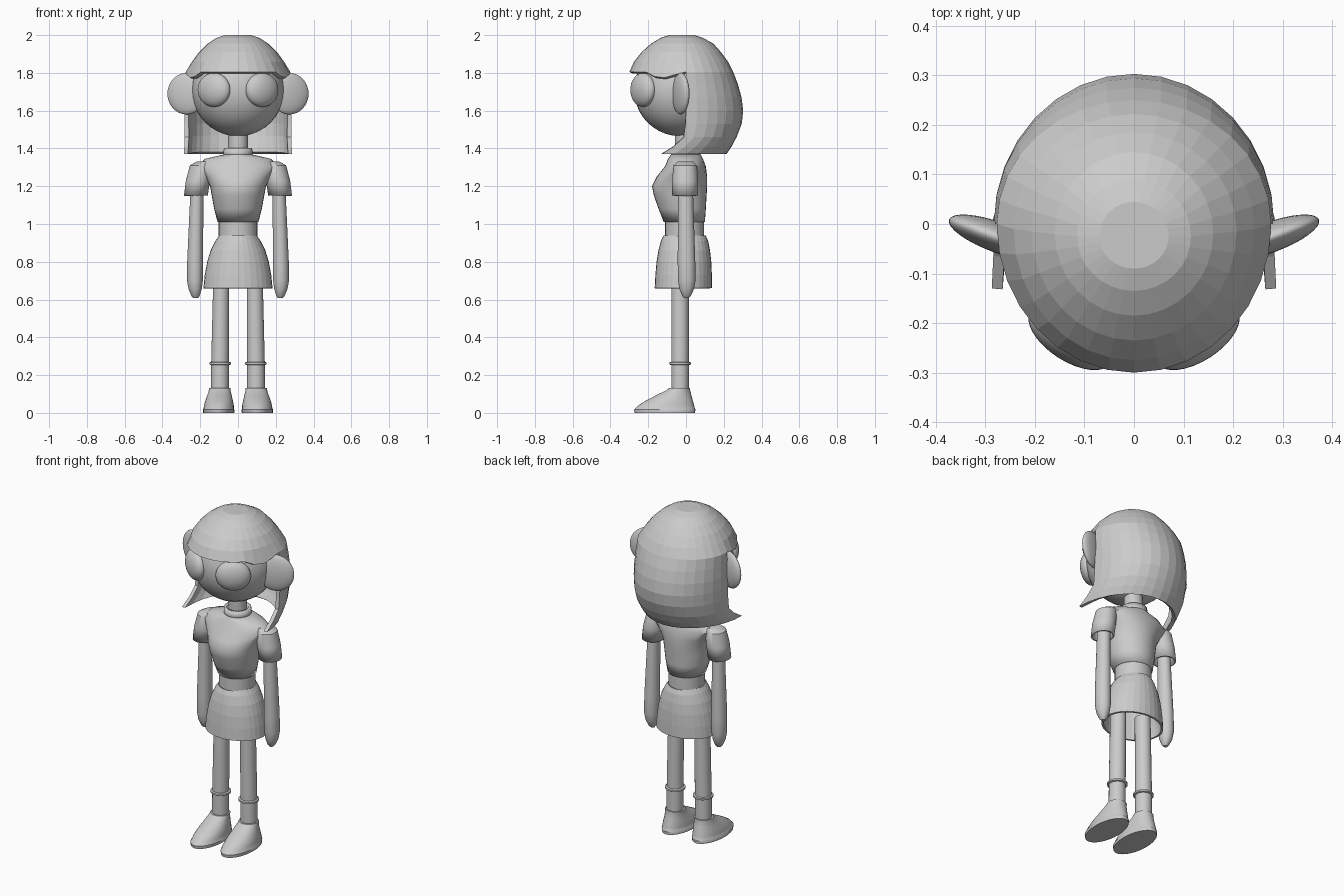
import bpy, bmesh, math

if "Cube" in bpy.data.objects:
    bpy.data.objects.remove(bpy.data.objects["Cube"])


def make_object(name, bm, smooth=40, thick=0):
    bmesh.ops.recalc_face_normals(bm, faces=bm.faces)
    mesh = bpy.data.meshes.new(name)
    bm.to_mesh(mesh)
    bm.free()
    ob = bpy.data.objects.new(name, mesh)
    bpy.context.collection.objects.link(ob)
    if thick:
        mod = ob.modifiers.new("thickness", 'SOLIDIFY')
        mod.thickness = thick
    if smooth:
        bpy.ops.object.select_all(action='DESELECT')
        ob.select_set(True)
        bpy.context.view_layer.objects.active = ob
        bpy.ops.object.shade_smooth_by_angle(angle=math.radians(smooth))
    return ob


def loft(name, rows, segs=32, smooth=40, thick=0, caps=(True, True)):
    """Stack of elliptical rings: rows of (z, centre x, half width, front y, back y)."""
    bm = bmesh.new()
    rings = []
    for z, cx, rx, yf, yb in rows:
        ring = []
        for i in range(segs):
            a = 2 * math.pi * i / segs
            ring.append(bm.verts.new((cx + rx * math.cos(a),
                                      (yf + yb) / 2 + (yb - yf) / 2 * math.sin(a), z)))
        rings.append(ring)
    for lo, hi in zip(rings, rings[1:]):
        for i in range(segs):
            j = (i + 1) % segs
            bm.faces.new((lo[i], lo[j], hi[j], hi[i]))
    if caps[0]:
        bm.faces.new(rings[0])
    if caps[1]:
        bm.faces.new(rings[-1])
    return make_object(name, bm, smooth, thick)


def ellipsoid(name, loc, scale, turn=0.0):
    bpy.ops.mesh.primitive_uv_sphere_add(segments=32, ring_count=20, location=loc,
                                         rotation=(0, 0, math.radians(turn)))
    ob = bpy.context.object
    ob.name = name
    ob.scale = scale
    bpy.ops.object.shade_smooth()
    return ob


def hair():
    n = 32
    # cap rows: z, half width, front y, back y, centre y
    cap = [(2.0, .07, -.09, .045, -.025), (1.985, .115, -.135, .09, -.025),
           (1.955, .16, -.185, .145, -.02), (1.91, .207, -.235, .185, -.015),
           (1.86, .243, -.275, .222, -.01), (1.805, .277, -.30, .25, 0)]
    # curtain rows: z, half width, edge y, back y
    curtain = [(1.74, .28, .0, .275), (1.67, .283, 0, .294), (1.6, .283, 0, .303),
               (1.53, .283, -.003, .295), (1.46, .282, -.012, .268),
               (1.41, .284, -.065, .242), (1.37, .287, -.13, .215)]
    dip = {5: -.024, 6: -.03, 7: -.014}
    bm = bmesh.new()
    rings = []
    for r, (z, w, yf, yb, cy) in enumerate(cap):
        ring = []
        for i in range(n):
            a = 2 * math.pi * i / n          # zero points to the back
            c = math.cos(a)
            y = cy + c * ((yb - cy) if c > 0 else (cy - yf))
            drop = dip.get(abs(i - n // 2), 0) if r == len(cap) - 1 else 0
            ring.append(bm.verts.new((w * math.sin(a), y, z + drop)))
        rings.append(ring)
    bm.faces.new(rings[0])
    for up, lo in zip(rings, rings[1:]):
        for i in range(n):
            j = (i + 1) % n
            bm.faces.new((up[i], up[j], lo[j], lo[i]))
    prev = [rings[-1][i] for i in range(-8, 9)]
    for z, w, ye, yb in curtain:
        row = []
        for i in range(-8, 9):
            a = 2 * math.pi * i / n
            row.append(bm.verts.new((w * math.sin(a), ye + (yb - ye) * math.cos(a), z)))
        for k in range(16):
            bm.faces.new((prev[k], prev[k + 1], row[k + 1], row[k]))
        prev = row
    make_object("hair", bm, smooth=0, thick=.022)


# head
ellipsoid("head", (0, -.03, 1.71), (.245, .245, .245))
hair()
loft("neck", [(1.34, 0, .052, -.055, .05), (1.52, 0, .052, -.06, .045)])
loft("collar", [(1.35, 0, .078, -.08, .076), (1.402, 0, .075, -.078, .072)],
     thick=.015, caps=(False, False))

# body
loft("shirt", [(1.01, 0, .108, -.118, .10), (1.08, 0, .126, -.145, .105),
               (1.15, 0, .139, -.17, .109), (1.2, 0, .148, -.18, .112),
               (1.25, 0, .172, -.155, .112), (1.305, 0, .215, -.112, .105),
               (1.345, 0, .175, -.095, .09), (1.367, 0, .078, -.08, .078)],
     thick=.012, caps=(False, True))
loft("waist", [(.92, 0, .102, -.11, .095), (1.06, 0, .102, -.11, .095)])
loft("skirt", [(.66, 0, .183, -.166, .138), (.73, 0, .176, -.162, .137),
               (.80, 0, .163, -.156, .134), (.86, 0, .145, -.146, .127),
               (.91, 0, .12, -.133, .117), (.938, 0, .1, -.12, .105)],
     smooth=0, thick=.012, caps=(False, False))

for s, side in ((-1, "left"), (1, "right")):
    # face parts
    ellipsoid(f"eye_{side}", (s * .127, -.227, 1.71), (.098, .05, .09), s * 33)
    ellipsoid(f"ear_{side}", (s * .272, -.028, 1.69), (.108, .031, .11), s * 20)

    # arm and sleeve
    loft(f"sleeve_{side}", [(1.15, s * .223, .063, -.074, .064),
                            (1.23, s * .212, .064, -.074, .064),
                            (1.31, s * .197, .058, -.066, .058),
                            (1.33, s * .18, .04, -.045, .04)],
         thick=.01, caps=(False, True))
    loft(f"arm_{side}", [(.607, s * .224, .012, -.008, .014), (.62, s * .225, .022, -.02, .026),
                         (.655, s * .227, .035, -.035, .042), (.7, s * .228, .042, -.042, .05),
                         (.8, s * .227, .042, -.044, .049), (1.15, s * .218, .035, -.042, .038),
                         (1.28, s * .205, .035, -.04, .034)], segs=24)

    # leg, sock band and shoe
    loft(f"leg_{side}", [(.1, s * .096, .047, -.078, .016), (.26, s * .095, .047, -.078, .016),
                         (.75, s * .088, .042, -.078, .016)], segs=24)
    loft(f"sock_band_{side}", [(.254, s * .094, .05, -.083, .021), (.257, s * .094, .057, -.088, .026),
                               (.267, s * .094, .057, -.088, .026), (.27, s * .094, .05, -.083, .021)],
         segs=24)
    loft(f"shoe_{side}", [(0, s * .102, .082, -.272, .048), (.018, s * .102, .083, -.275, .05),
                          (.022, s * .102, .08, -.27, .047), (.04, s * .101, .079, -.252, .043),
                          (.065, s * .1, .073, -.212, .036), (.095, s * .098, .064, -.155, .028),
                          (.12, s * .097, .057, -.103, .022), (.133, s * .096, .056, -.088, .022)])
